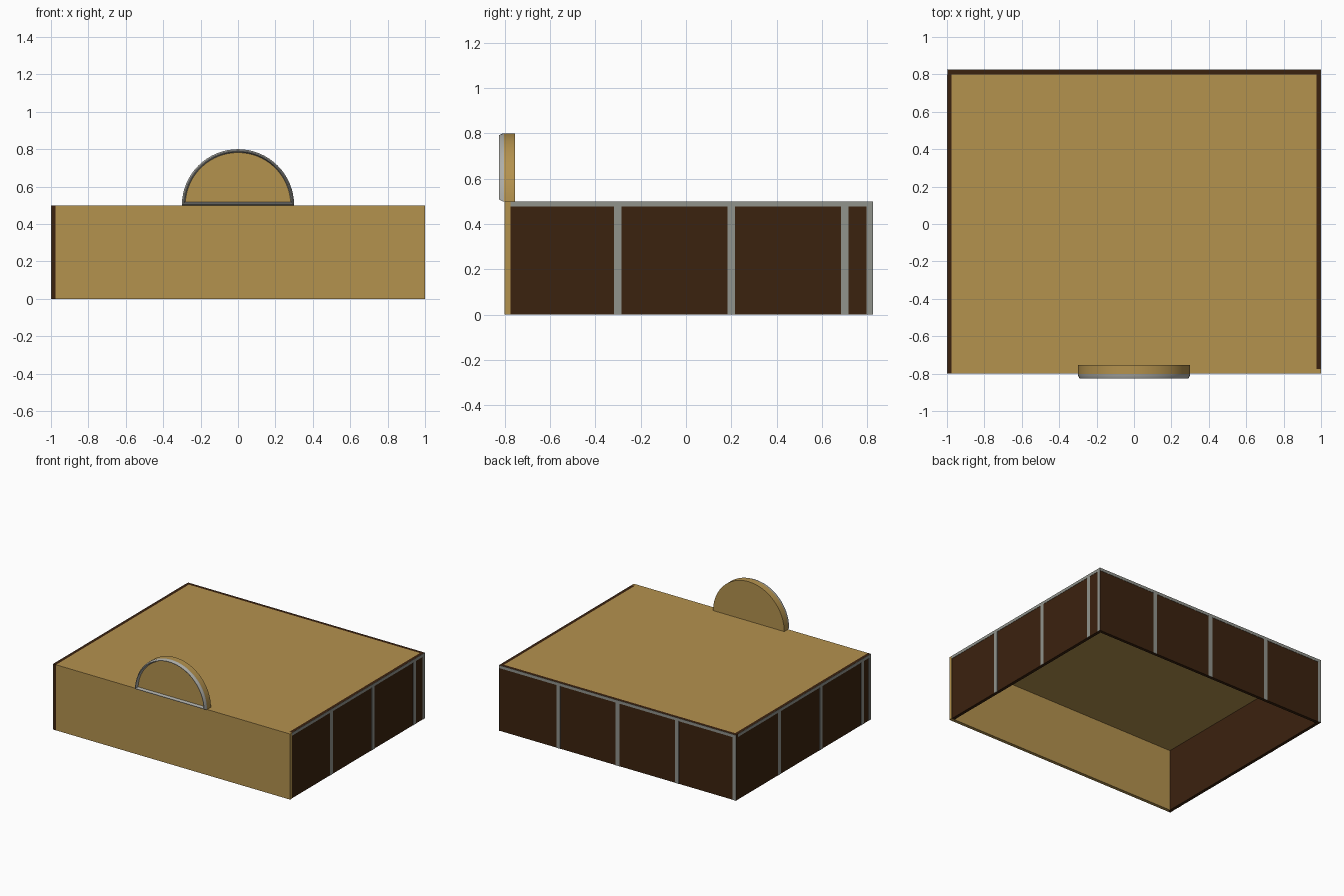
import bpy, bmesh, math

if "Cube" in bpy.data.objects:
    bpy.data.objects.remove(bpy.data.objects["Cube"])


def material(name, rgb):
    m = bpy.data.materials.new(name)
    m.diffuse_color = (*rgb, 1)
    m.use_nodes = True
    m.node_tree.nodes["Principled BSDF"].inputs["Base Color"].default_value = m.diffuse_color
    return m


TAN = material("tan_wood", (0.456, 0.287, 0.076))
DARK = material("dark_wood", (0.044, 0.016, 0.0045))
GREY = material("grey_trim", (0.283, 0.292, 0.262))
METAL = material("pale_metal", (0.42, 0.42, 0.39))


def finish(bm, name, mat):
    bmesh.ops.recalc_face_normals(bm, faces=bm.faces)
    me = bpy.data.meshes.new(name)
    bm.to_mesh(me)
    bm.free()
    me.materials.append(mat)
    ob = bpy.data.objects.new(name, me)
    bpy.context.collection.objects.link(ob)
    return ob


def box(name, x, y, z, mat):
    bm = bmesh.new()
    bmesh.ops.create_cube(bm, size=1)
    for v in bm.verts:
        v.co = [r[0] if c < 0 else r[1] for c, r in zip(v.co, (x, y, z))]
    return finish(bm, name, mat)


T = 0.025   # panel thickness
E = 0.002   # trim plate thickness
H = 0.5

# Panels of the open-bottomed box
box("top_panel", (-1 + T, 1 - T), (-0.8 + T, 0.8), (H - T, H), TAN)
box("front_panel", (-1 + T, 1), (-0.8, -0.8 + T), (0, H), TAN)
box("left_panel", (-1 + E, -1 + T), (-0.8, 0.8), (0, H), DARK)
box("right_panel", (1 - T, 1 - E), (-0.8 + T, 0.8), (0, H), DARK)
box("back_panel", (-1 + E, 1 - E), (0.8, 0.825 - E), (0, H), DARK)

# Grey trim on the sides: a top rail and upright strips
ZT = H - 0.022
for side, xr, ys, rail in (
        ("right", (1 - E, 1), ((-0.318, -0.285), (0.184, 0.216), (0.684, 0.716), (0.796, 0.825)), (-0.775, 0.825)),
        ("left", (-1, -1 + E), ((0.285, 0.318), (-0.216, -0.184), (-0.716, -0.684), (-0.8, -0.775)), (-0.8, 0.8))):
    box(side + "_top_rail", xr, rail, (ZT, H), GREY)
    for i, yr in enumerate(ys):
        box(f"{side}_strip_{i + 1}", xr, yr, (0, ZT), GREY)

# Grey trim on the back
YB = (0.825 - E, 0.825)
box("back_top_rail", (-1, 1), YB, (ZT, H), GREY)
for i, xr in enumerate(((0.484, 0.516), (-0.016, 0.016), (-0.516, -0.484), (-1, -0.972))):
    box(f"back_strip_{i + 1}", xr, YB, (0, ZT), GREY)


# Half-round headboard and its rim
N = 32


def half_loop(bm, inset, y):
    """Half-circle outline drawn in by a given distance on all sides."""
    r = 0.3 - inset
    a0 = math.asin(inset / r)
    return [bm.verts.new((r * math.cos(a), y, H + r * math.sin(a)))
            for a in (a0 + (math.pi - 2 * a0) * i / N for i in range(N + 1))]


def bridge(bm, a, b):
    n = len(a)
    for i in range(n):
        j = (i + 1) % n
        bm.faces.new((a[i], a[j], b[j], b[i]))


bm = bmesh.new()
front, back = half_loop(bm, 0, -0.802), half_loop(bm, 0, -0.755)
bm.faces.new(front)
bm.faces.new(back)
bridge(bm, front, back)
board = finish(bm, "headboard", TAN)

bm = bmesh.new()
loops = [half_loop(bm, i, y) for i, y in
         ((0, -0.802), (0, -0.808), (0.008, -0.825), (0.012, -0.825), (0.018, -0.802))]
for a, b in zip(loops, loops[1:] + loops[:1]):
    bridge(bm, a, b)
rim = finish(bm, "headboard_rim", METAL)

for ob in (board, rim):
    bpy.ops.object.select_all(action='DESELECT')
    ob.select_set(True)
    bpy.context.view_layer.objects.active = ob
    bpy.ops.object.shade_smooth_by_angle(angle=math.radians(30))
